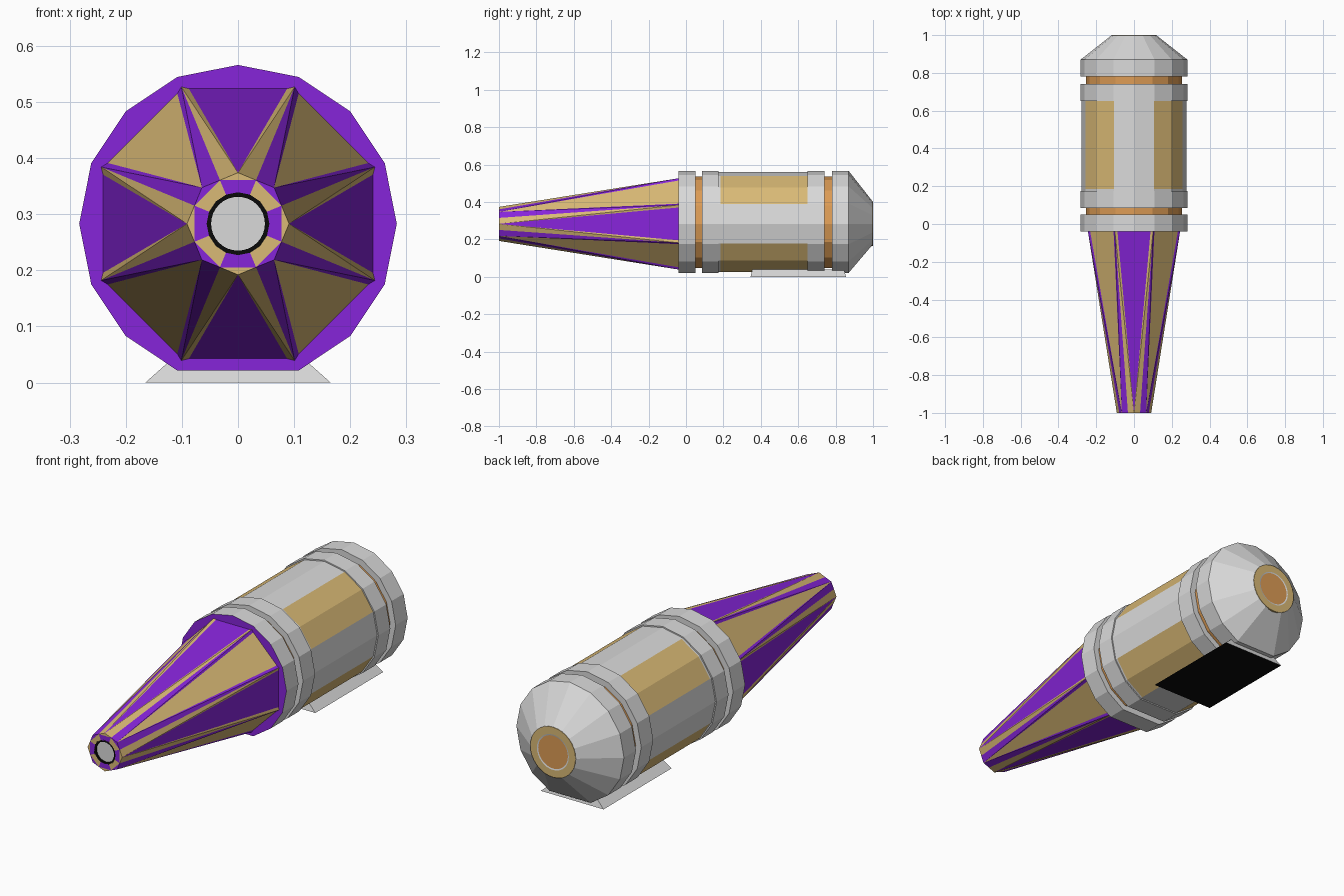
import bpy, bmesh
from math import sin, cos, radians

if "Cube" in bpy.data.objects:
    bpy.data.objects.remove(bpy.data.objects["Cube"])

AXIS_Z = 0.283


def material(name, colour):
    m = bpy.data.materials.new(name)
    m.use_nodes = True
    m.diffuse_color = (*colour, 1)
    m.node_tree.nodes["Principled BSDF"].inputs["Base Color"].default_value = (*colour, 1)
    return m


MATS = [
    material("light_grey", (0.7, 0.7, 0.7)),
    material("ochre", (0.70, 0.49, 0.18)),
    material("purple", (0.24, 0.018, 0.70)),
    material("orange", (0.72, 0.33, 0.09)),
    material("black", (0.003, 0.003, 0.003)),
]
GREY, OCHRE, PURPLE, ORANGE, BLACK = range(5)


def finish(bm, name, recalc=True):
    if recalc:
        bmesh.ops.recalc_face_normals(bm, faces=bm.faces)
    mesh = bpy.data.meshes.new(name)
    bm.to_mesh(mesh)
    bm.free()
    for m in MATS:
        mesh.materials.append(m)
    ob = bpy.data.objects.new(name, mesh)
    bpy.context.collection.objects.link(ob)
    return ob


def polar(angle, r, y):
    a = radians(angle)
    return (r * cos(a), y, AXIS_Z + r * sin(a))


def face(bm, verts, mat):
    f = bm.faces.new(verts)
    f.material_index = mat
    return f


def lathe(name, angles, profile, mats, caps):
    """Sweep (radius, y) points around the long axis; mats has one per band."""
    bm = bmesh.new()
    rings = [[bm.verts.new(polar(a, r, y)) for a in angles] for r, y in profile]
    n = len(angles)
    for r0, r1, mat in zip(rings, rings[1:], mats):
        for i in range(n):
            j = (i + 1) % n
            face(bm, (r0[i], r0[j], r1[j], r1[i]), mat)
    for ring, mat in zip((rings[0], rings[-1]), caps):
        face(bm, ring, mat)
    return finish(bm, name)


# Sixteen-sided section, flattened underneath by leaving out the lowest corner
flat_section = [i * 22.5 for i in range(16) if i != 12]
round_section = [i * 11.25 for i in range(32)]

# Collars around the body
R = 0.283
lathe("front_collar", flat_section, [(R, -0.04), (R, 0.05)], [GREY], (PURPLE, GREY))
lathe("second_collar", flat_section, [(R, 0.085), (R, 0.175)], [GREY], (GREY, GREY))
lathe("third_collar", flat_section, [(R, 0.65), (R, 0.74)], [GREY], (GREY, GREY))

# Recessed orange bands
for name, y in (("front_band", 0.04), ("rear_band", 0.73)):
    lathe(name, flat_section, [(0.254, y), (0.254, y + 0.06)], [ORANGE], (ORANGE, ORANGE))

# Main body with four diagonal ochre panels, each two facets wide
body = lathe("body", flat_section, [(0.277, 0.17), (0.277, 0.185), (0.277, 0.65)],
             [GREY, GREY], (GREY, GREY))
for p in body.data.polygons:
    n = p.normal
    if p.center.y > 0.3 and abs(n.y) < 0.5 and min(abs(n.x), abs(n.z)) > 0.4:
        p.material_index = OCHRE

# Tapered rear end
lathe("rear_cap", flat_section, [(R, 0.78), (R, 0.87), (0.12, 0.998)],
      [GREY, GREY], (GREY, GREY))
lathe("rear_ring", round_section,
      [(0.119, 0.985), (0.119, 1.0), (0.084, 1.0), (0.078, 0.9985)],
      [OCHRE, OCHRE, GREY], (OCHRE, ORANGE))


# Faceted nose: panels alternate colour, ridges between take the opposite colour
def build_nose():
    bm = bmesh.new()
    y0, y1 = -0.04, -1.0

    def vert(angle, r, y):
        return bm.verts.new(polar(angle, r, y))

    tips = [vert(45 * k, 0.091, y1) for k in range(8)]
    mids = [vert(45 * k + 22.5, 0.084, y1) for k in range(8)]
    ridges = [vert(45 * k + 22.5, 0.264, y0) for k in range(8)]
    low = [vert(45 * k + 20, 0.256, y0) for k in range(8)]
    high = [vert(45 * k + 25, 0.256, y0) for k in range(8)]
    bore = [vert(22.5 * i, 0.056, y1) for i in range(16)]

    for k in range(8):
        main, other = (PURPLE, OCHRE) if k % 2 == 0 else (OCHRE, PURPLE)
        # Long panel
        face(bm, (high[k - 1], low[k], tips[k]), main)
        # Half ridge on both sides of the panel
        for side, top, mid in ((low[k], ridges[k], mids[k]),
                               (high[k - 1], ridges[k - 1], mids[k - 1])):
            face(bm, (side, top, tips[k]), other)
            face(bm, (top, mid, tips[k]), other)
        # Corner and inner part of the muzzle face
        face(bm, (mids[k - 1], tips[k], mids[k]), other)
        face(bm, (mids[k - 1], mids[k], bore[(2 * k + 1) % 16],
                  bore[2 * k], bore[2 * k - 1]), main)
    return finish(bm, "nose")


build_nose()

# Muzzle ring with a shallow recessed disc
lathe("muzzle", round_section,
      [(0.059, -0.98), (0.059, -1.0), (0.048, -1.0), (0.048, -0.992)],
      [BLACK, BLACK, BLACK], (BLACK, GREY))

# Sloped foot plate with a black underside
bm = bmesh.new()
bmesh.ops.create_cube(bm, size=1)
for v in bm.verts:
    upper = v.co.z > 0
    v.co.x *= 0.24 if upper else 0.33
    v.co.y = 0.60 + v.co.y * (0.49 if upper else 0.51)
    v.co.z = 0.04 if upper else 0
bm.normal_update()
for f in bm.faces:
    f.material_index = BLACK if f.normal.z < -0.9 else GREY
finish(bm, "foot_plate")
